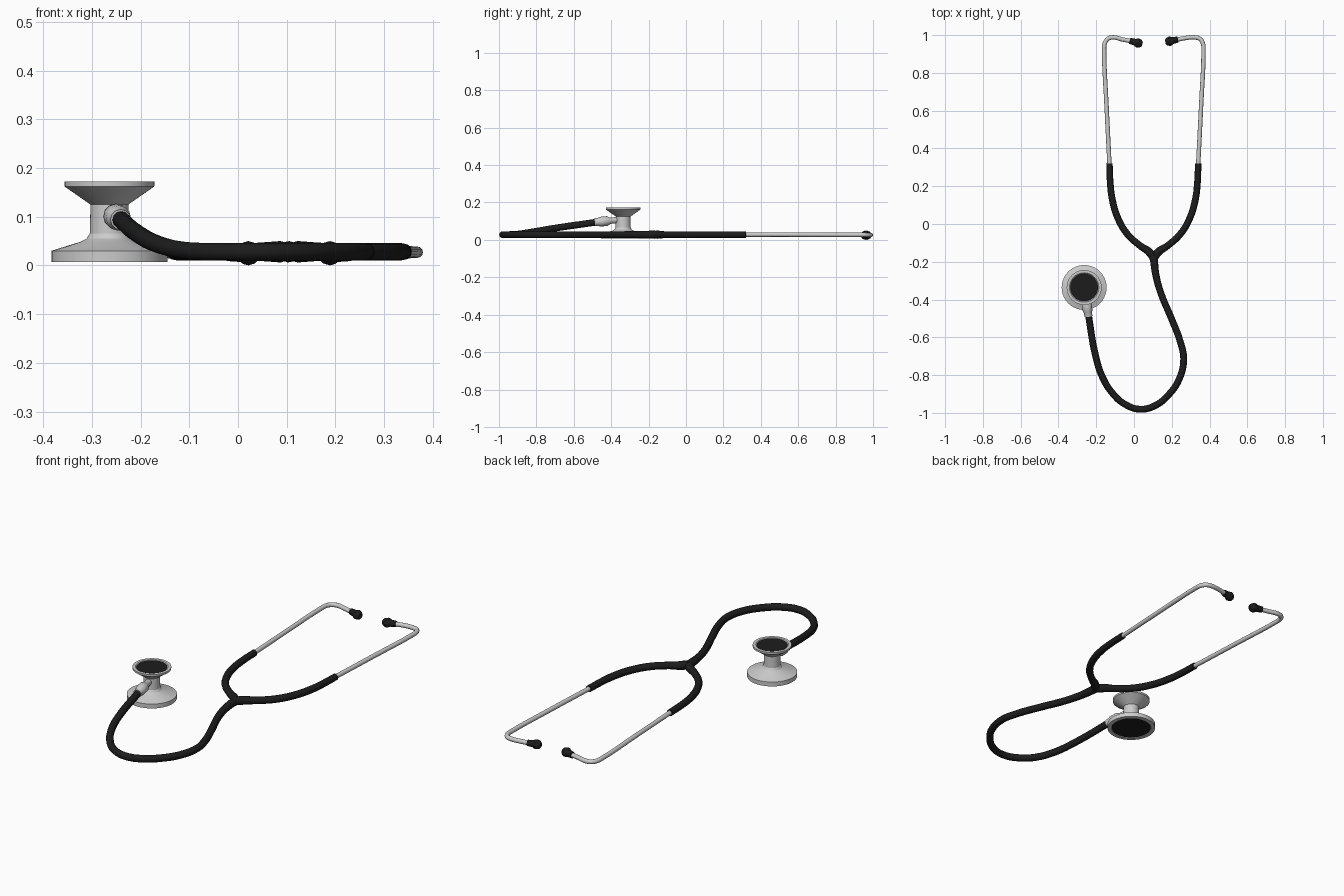
import bpy, math
from mathutils import Vector

if "Cube" in bpy.data.objects:
    bpy.data.objects.remove(bpy.data.objects["Cube"])

black = bpy.data.materials.new("black_rubber")
black.diffuse_color = (0.012, 0.012, 0.012, 1)
black.use_nodes = True
black.node_tree.nodes["Principled BSDF"].inputs["Base Color"].default_value = black.diffuse_color


def finish(ob, mat=None, angle=40):
    bpy.ops.object.select_all(action='DESELECT')
    ob.select_set(True)
    bpy.context.view_layer.objects.active = ob
    if ob.type == 'CURVE':
        bpy.ops.object.convert(target='MESH')
        ob = bpy.context.object
    if mat:
        ob.data.materials.append(mat)
    bpy.ops.object.shade_smooth_by_angle(angle=math.radians(angle))
    return ob


def tube(name, pts, radii, mat=None, smooth=True, sides=12):
    """Round tube through points; radii is one number or one per point."""
    cu = bpy.data.curves.new(name, 'CURVE')
    cu.dimensions = '3D'
    cu.bevel_depth = 1.0
    cu.bevel_resolution = (sides - 4) // 2
    cu.use_fill_caps = True
    cu.resolution_u = 4
    if not isinstance(radii, (list, tuple)):
        radii = [radii] * len(pts)
    sp = cu.splines.new('BEZIER' if smooth else 'POLY')
    target = sp.bezier_points if smooth else sp.points
    target.add(len(pts) - 1)
    for p, co, r in zip(target, pts, radii):
        p.co = co if smooth else (*co, 1)
        p.radius = r
        if smooth:
            p.handle_left_type = p.handle_right_type = 'AUTO'
    ob = bpy.data.objects.new(name, cu)
    bpy.context.collection.objects.link(ob)
    return finish(ob, mat)


def lathe(name, profile, centre, mat=None, n=40):
    """Revolve an (r, z) profile; ends are closed with flat caps."""
    verts, faces = [], []
    for r, z in profile:
        for i in range(n):
            a = 2 * math.pi * i / n
            verts.append((centre[0] + r * math.cos(a), centre[1] + r * math.sin(a), z))
    for k in range(len(profile) - 1):
        for i in range(n):
            j = (i + 1) % n
            faces.append((k * n + i, k * n + j, (k + 1) * n + j, (k + 1) * n + i))
    faces.append(tuple(reversed(range(n))))
    faces.append(tuple(range((len(profile) - 1) * n, len(profile) * n)))
    me = bpy.data.meshes.new(name)
    me.from_pydata(verts, [], faces)
    ob = bpy.data.objects.new(name, me)
    bpy.context.collection.objects.link(ob)
    return finish(ob, mat, 25)


# Chestpiece: wide drum, column and small bell, with dark membranes
C = (-0.264, -0.336)
lathe("chestpiece", [(0.097, 0.011), (0.099, 0.007), (0.119, 0.007), (0.119, 0.030),
                     (0.058, 0.049), (0.047, 0.055), (0.040, 0.066), (0.039, 0.125),
                     (0.092, 0.162), (0.0925, 0.172), (0.078, 0.172), (0.073, 0.168)], C)
lathe("large_diaphragm", [(0.097, 0.009), (0.097, 0.013)], C, black)
lathe("small_diaphragm", [(0.073, 0.165), (0.073, 0.170)], C, black)

# Stem joining chestpiece to tubing
a, b = Vector((-0.261, -0.350, 0.108)), Vector((-0.241, -0.490, 0.094))
tube("chestpiece_stem", [a.lerp(b, t) for t in (0, 0.40, 0.50, 0.78, 0.84, 1.0)],
     [0.016, 0.017, 0.026, 0.026, 0.022, 0.021], smooth=False)

# Main flexible tube
Z = 0.028
main = [(-0.243, -0.47, 0.096), (-0.203, -0.70, 0.063), (-0.166, -0.813, 0.044),
        (-0.113, -0.897, 0.031), (-0.05, -0.953, Z), (0.034, -0.981, Z), (0.12, -0.957, Z),
        (0.187, -0.90, Z), (0.24, -0.82, Z), (0.263, -0.715, Z), (0.245, -0.623, Z),
        (0.198, -0.50, Z), (0.14, -0.36, Z), (0.114, -0.26, Z), (0.104, -0.165, Z)]
tube("main_tube", main, [0.018] * 13 + [0.019, 0.022], black)

# Two mirrored branches, metal ear tubes and ear tips
MID = 0.105
for side, label, dy in ((-1, "left", -0.004), (1, "right", 0.003)):
    def P(d, y, z=Z):
        return (MID + side * d, y, z)
    tube(label + "_branch_tube",
         [P(0.0, -0.20), P(0.018, -0.155), P(0.073, -0.115), P(0.139, -0.055), P(0.19, 0.03),
          P(0.22, 0.13), P(0.231, 0.22), P(0.235, 0.32)],
         [0.015, 0.022, 0.018, 0.018, 0.018, 0.018, 0.0175, 0.017], black)
    tube(label + "_ear_tube",
         [P(0.234, 0.30), P(0.250, 0.62), P(0.263, 0.915, 0.027), P(0.260, 0.955, 0.027),
          P(0.244, 0.980, 0.026), P(0.215, 0.988, 0.026), P(0.17, 0.982 + dy, 0.026),
          P(0.115, 0.971 + dy, 0.025)], 0.0115)
    a, b = Vector(P(0.128, 0.974 + dy, 0.025)), Vector(P(0.061, 0.958 + dy * 1.5, 0.025))
    tube(label + "_ear_tip", [a.lerp(b, t) for t in (0, 0.42, 0.5, 0.66, 0.86, 1.0)],
         [0.016, 0.018, 0.022, 0.025, 0.021, 0.012], black, smooth=False, sides=8)
